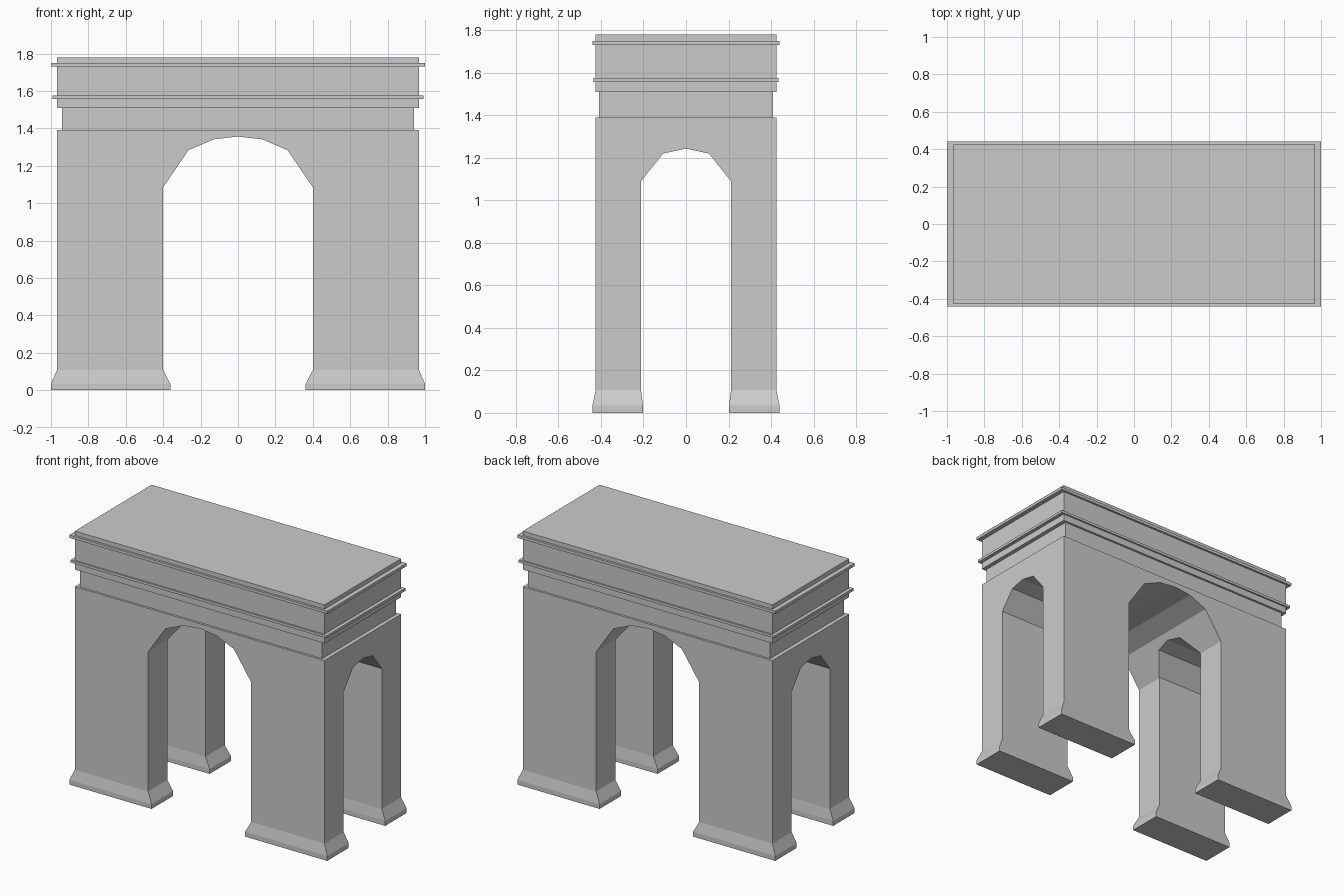
import bpy, bmesh

if "Cube" in bpy.data.objects:
    bpy.data.objects.remove(bpy.data.objects["Cube"])


def new_object(name, bm):
    bmesh.ops.recalc_face_normals(bm, faces=bm.faces)
    mesh = bpy.data.meshes.new(name)
    bm.to_mesh(mesh)
    bm.free()
    ob = bpy.data.objects.new(name, mesh)
    bpy.context.collection.objects.link(ob)
    return ob


def loft_rects(bm, rings, cap_top=True):
    """Stack of rectangles (x0, x1, y0, y1, z) joined into a stepped solid."""
    loops = [[bm.verts.new(p) for p in ((a, c, z), (b, c, z), (b, d, z), (a, d, z))]
             for a, b, c, d, z in rings]
    for lo, hi in zip(loops, loops[1:]):
        for i in range(4):
            j = (i + 1) % 4
            bm.faces.new((lo[i], lo[j], hi[j], hi[i]))
    bm.faces.new(loops[0][::-1])
    if cap_top:
        bm.faces.new(loops[-1])


def arch_cutter(name, half_profile, along_x):
    """Tunnel with a faceted arch; half_profile runs from spring to crown."""
    profile = [(half_profile[0][0], -0.2)] + half_profile
    profile += [(-w, z) for w, z in reversed(profile[:-1])]
    bm = bmesh.new()
    ends = []
    for t in (-1.5, 1.5):
        ends.append([bm.verts.new((t, w, z) if along_x else (w, t, z)) for w, z in profile])
    n = len(profile)
    bm.faces.new(ends[0])
    bm.faces.new(ends[1][::-1])
    for i in range(n):
        j = (i + 1) % n
        bm.faces.new((ends[0][i], ends[0][j], ends[1][j], ends[1][i]))
    cutter = new_object(name, bm)
    cutter.hide_render = True
    return cutter


# Main block with frieze, ledges and attic: (half x, half y, z)
LEG_BOTTOM = 0.107
steps = [(0.968, 0.425, LEG_BOTTOM), (0.968, 0.425, 1.39),
         (0.94, 0.41, 1.39), (0.94, 0.41, 1.51),
         (0.968, 0.425, 1.51), (0.968, 0.425, 1.557),
         (0.993, 0.436, 1.557), (0.993, 0.436, 1.575),
         (0.968, 0.425, 1.575), (0.968, 0.425, 1.73),
         (1.0, 0.44, 1.73), (1.0, 0.44, 1.75),
         (0.968, 0.425, 1.75), (0.968, 0.425, 1.78)]
bm = bmesh.new()
loft_rects(bm, [(-x, x, -y, y, z) for x, y, z in steps])
body = new_object("arch_body", bm)

# Wide front passage and narrow side passage
cutters = [
    arch_cutter("front_passage_cutter",
                [(0.40, 1.085), (0.265, 1.283), (0.13, 1.341), (0, 1.356)], False),
    arch_cutter("side_passage_cutter",
                [(0.212, 1.09), (0.108, 1.22), (0, 1.243)], True)]
bpy.context.view_layer.objects.active = body
for cutter in cutters:
    mod = body.modifiers.new(cutter.name, 'BOOLEAN')
    mod.operation = 'DIFFERENCE'
    mod.solver = 'EXACT'
    mod.object = cutter
    bpy.ops.object.modifier_apply(modifier=mod.name)
    bpy.data.objects.remove(cutter)

# Open the leg bottoms where the feet join on
bm = bmesh.new()
bm.from_mesh(body.data)
hidden = [f for f in bm.faces if all(v.co.z < LEG_BOTTOM + 0.001 for v in f.verts)]
bmesh.ops.delete(bm, geom=hidden, context='FACES')
bm.to_mesh(body.data)
bm.free()

# Flared feet, mirrored to all four legs
bm = bmesh.new()
loft_rects(bm, [(0.362, 1.0, 0.202, 0.44, 0),
                (0.362, 1.0, 0.202, 0.44, 0.034),
                (0.40, 0.968, 0.212, 0.425, LEG_BOTTOM)], cap_top=False)
feet = new_object("leg_feet", bm)
mirror = feet.modifiers.new("four_legs", 'MIRROR')
mirror.use_axis = (True, True, False)
